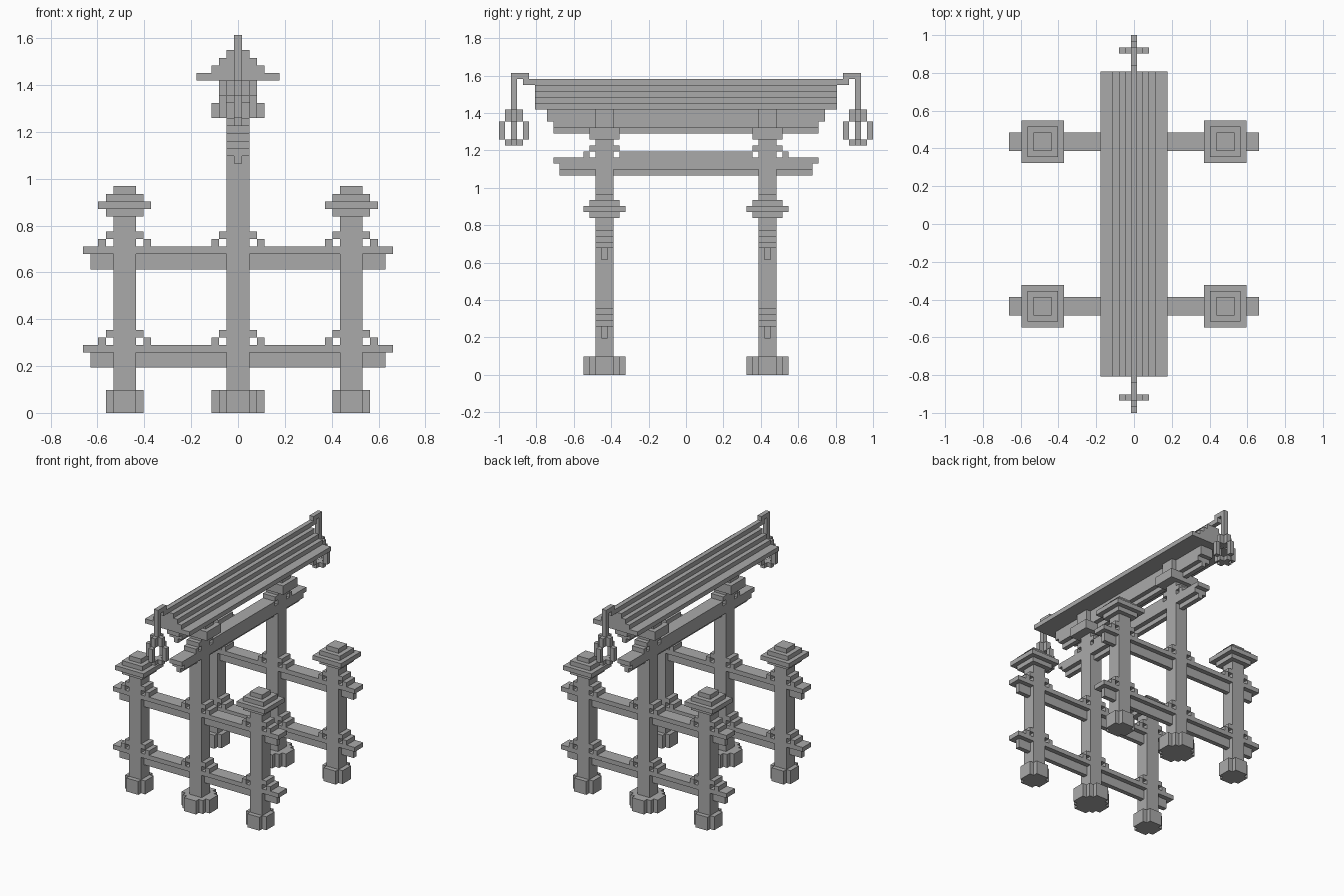
import bpy, bmesh
from mathutils import Matrix, Vector

cube = bpy.data.objects.get("Cube")
if cube:
    bpy.data.objects.remove(cube)

U = 1 / 31  # edge of one building block

stone = bpy.data.materials.new("plain_grey")
stone.use_nodes = True
GREY = (0.4, 0.4, 0.4, 1)
stone.diffuse_color = GREY
stone.node_tree.nodes["Principled BSDF"].inputs["Base Color"].default_value = GREY


def block(cx, cy, z0, z1, hx, hy):
    """Box given by its centre, height range and half widths, in blocks."""
    return (cx, cy, z0, z1, hx, hy)


def build(name, blocks):
    bm = bmesh.new()
    for cx, cy, z0, z1, hx, hy in blocks:
        place = Matrix.Translation(Vector((cx, cy, (z0 + z1) / 2)) * U)
        size = Matrix.Diagonal((2 * hx * U, 2 * hy * U, (z1 - z0) * U, 1))
        bmesh.ops.create_cube(bm, size=1, matrix=place @ size)
    mesh = bpy.data.meshes.new(name)
    bm.to_mesh(mesh)
    bm.free()
    mesh.materials.append(stone)
    ob = bpy.data.objects.new(name, mesh)
    bpy.context.collection.objects.link(ob)
    return ob


def footing(cx, cy, half):
    """Stepped round base made of crossing boxes."""
    steps = int(half - 0.5)
    return [block(cx, cy, 0, 3, half - i, 1.5 + i) for i in range(steps)]


SIDE = 15    # side post distance in x
GATE = 13.5  # pillar distance in y

for end, sy in (("front", -1), ("back", 1)):
    y = sy * GATE

    # Main pillar, base and head bracket
    build(end + "_pillar", [block(0, y, 0, 44, 1.5, 1.5)])
    build(end + "_pillar_base", footing(0, y, 3.5))
    build(end + "_pillar_head", [block(0, y, 39, 41, 3.5, 2.5),
                                 block(0, y, 41, 44, 2.5, 1.5)])

    # Low side posts with stepped caps
    for side, sx in (("right", -1), ("left", 1)):
        x = sx * SIDE
        build(f"{end}_{side}_post", [block(x, y, 0, 26, 1.5, 1.5)])
        build(f"{end}_{side}_post_base", footing(x, y, 2.5))
        build(f"{end}_{side}_post_cap",
              [block(x, y, 26 + i, 27 + i, h, h)
               for i, h in enumerate((2.5, 3.5, 2.5, 1.5))])

    # Cross rails with wedges where they meet the posts
    for level, z in (("lower", 6), ("upper", 19)):
        build(f"{end}_{level}_rail", [block(0, y, z, z + 2, 19.5, 0.5),
                                      block(0, y, z + 2, z + 3, 20.5, 1.5)])
        wedges = []
        for x in (-SIDE, 0, SIDE):
            for s in (-1, 1):
                wedges.append(block(x + 3 * s, y, z + 3, z + 4, 0.5, 1.5))
                wedges.append(block(x + 2 * s, y, z + 4, z + 5, 0.5, 1.5))
        build(f"{end}_{level}_rail_wedges", wedges)

    # Wedges on the tie beam
    build(end + "_tie_wedges", [block(0, y + 3 * sy, 36, 37, 1.5, 0.5),
                                block(0, y, 37, 38, 1.5, 2.5)])

    # Lantern hook
    build(end + "_lantern_hook", [block(0, sy * 26, 48, 49, 0.5, 1),
                                  block(0, sy * 27.5, 49, 50, 0.5, 1.5),
                                  block(0, sy * 28.5, 44, 50, 0.5, 0.5)])

    # Hanging lantern: crossed cap and floor with four bars
    ly = sy * 28.5
    lantern = []
    for z0, z1 in ((42, 44), (38, 39)):
        lantern.append(block(0, ly, z0, z1, 1.5, 0.5))
        lantern.append(block(0, ly, z0, z1, 0.5, 1.5))
    for dx, dy in ((2, 0), (-2, 0), (0, 2), (0, -2)):
        lantern.append(block(dx, ly + dy, 39, 42, 0.5, 0.5))
    build(end + "_lantern", lantern)

# Tie beam between the pillars
build("tie_beam", [block(0, 0, 33, 34, 0.5, 21), block(0, 0, 34, 35, 1.5, 21),
                   block(0, 0, 35, 36, 1.5, 22), block(0, 0, 36, 37, 1.5, 11)])

# Top beam below the roof
build("top_beam", [block(0, 0, 40, 41, 0.5, 22), block(0, 0, 41, 42, 1.5, 22),
                   block(0, 0, 42, 44, 1.5, 23)])

# Stepped roof
build("roof", [block(0, 0, 44 + i, 45 + i, h, 25)
               for i, h in enumerate((5.5, 3.5, 2.5, 1.5, 0.5))])
